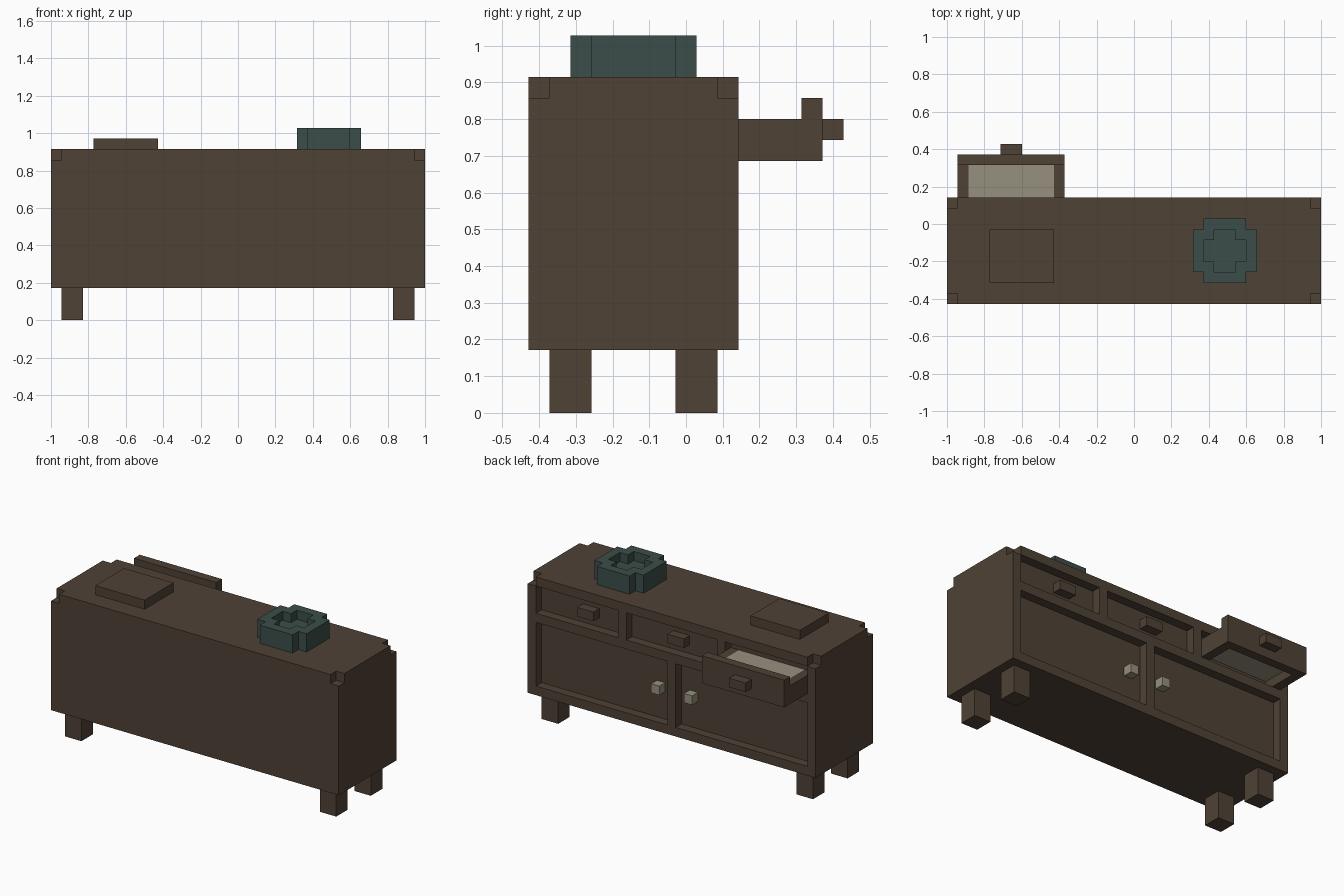
import bpy
import bmesh

U = 2 / 35  # one block of the grid the furniture is built on

if "Cube" in bpy.data.objects:
    bpy.data.objects.remove(bpy.data.objects["Cube"], do_unlink=True)


def material(name, rgb):
    mat = bpy.data.materials.new(name)
    mat.use_nodes = True
    color = (*rgb, 1)
    mat.diffuse_color = color
    shader = next(n for n in mat.node_tree.nodes if n.type == "BSDF_PRINCIPLED")
    shader.inputs["Base Color"].default_value = color
    shader.inputs["Roughness"].default_value = 0.9
    return mat


wood = material("dark wood", (0.078, 0.054, 0.036))
teal = material("dark teal", (0.045, 0.076, 0.067))
pale = material("pale grey", (0.31, 0.28, 0.21))


def prism(bm, outline, z0, z1):
    """Extrude an outline given in blocks from z0 up to z1."""
    verts = [bm.verts.new(((x - 17.5) * U, (y - 7.5) * U, z0 * U)) for x, y in outline]
    face = bm.faces.new(verts)
    top = bmesh.ops.extrude_face_region(bm, geom=[face])["geom"]
    moved = [v for v in top if isinstance(v, bmesh.types.BMVert)]
    bmesh.ops.translate(bm, verts=moved, vec=(0, 0, (z1 - z0) * U))


def rect(x0, x1, y0, y1):
    return [(x0, y0), (x1, y0), (x1, y1), (x0, y1)]


def notched(x0, x1, y0, y1):
    """Rectangle with one block missing at every corner."""
    a, b, c, d = x0 + 1, x1 - 1, y0 + 1, y1 - 1
    return [(a, y0), (b, y0), (b, c), (x1, c), (x1, d), (b, d),
            (b, y1), (a, y1), (a, d), (x0, d), (x0, c), (a, c)]


def part(name, mat, pieces):
    """Object made of prisms, each piece being (outline, z0, z1)."""
    bm = bmesh.new()
    for outline, z0, z1 in pieces:
        prism(bm, outline, z0, z1)
    bmesh.ops.recalc_face_normals(bm, faces=bm.faces)
    mesh = bpy.data.meshes.new(name)
    bm.to_mesh(mesh)
    bm.free()
    mesh.materials.append(mat)
    obj = bpy.data.objects.new(name, mesh)
    bpy.context.collection.objects.link(obj)
    return obj


def carve(obj, pieces):
    cutter = part(obj.name + "_cutter", obj.data.materials[0], pieces)
    cutter.hide_render = True
    mod = obj.modifiers.new("carve", "BOOLEAN")
    mod.operation = "DIFFERENCE"
    mod.solver = "EXACT"
    mod.object = cutter
    bpy.context.view_layer.objects.active = obj
    bpy.ops.object.modifier_apply(modifier=mod.name)
    bpy.data.objects.remove(cutter, do_unlink=True)


# Cabinet body: chipped top corners, three drawer recesses and two door recesses
cabinet = part("cabinet_body", wood, [(rect(0, 35, 0, 10), 3, 16)])
cuts = [(rect(x, x + 2, y, y + 2), 15, 17) for x in (-1, 34) for y in (-1, 9)]
cuts += [(rect(a, b, 9, 11), 12, 15 - 0.0001) for a, b in ((1, 11), (12, 23), (24, 34))]
cuts += [(rect(a, b, 9, 11), 4, 11) for a, b in ((1, 17), (18, 34))]
carve(cabinet, cuts)

# Legs
for side, x in (("right", 1), ("left", 32)):
    for end, y in (("front", 1), ("back", 7)):
        part(f"{end}_{side}_leg", wood, [(rect(x, x + 2, y, y + 2), 0, 3)])

# Pulls of the closed drawers and of the doors
for name, x in (("middle", 16), ("left", 27)):
    part(f"{name}_drawer_pull", wood, [(rect(x, x + 2, 9, 10), 13, 14)])
for name, x in (("right", 15), ("left", 19)):
    part(f"{name}_door_knob", pale, [(rect(x, x + 1, 9, 10), 7, 8)])

# Open drawer with its raised face, pull and pale tray
part("open_drawer_face", wood, [(rect(1, 11, 13, 14), 12, 15)])
part("open_drawer_pull", wood, [(rect(5, 7, 14, 15), 13, 14)])
for name, x in (("right", 1), ("left", 10)):
    part(f"open_drawer_{name}_wall", wood, [(rect(x, x + 1, 9, 13), 12, 14)])
part("open_drawer_tray", pale, [(rect(2, 10, 9, 13), 13, 14)])

# Flat box and hollow bowl on the top
part("flat_box", wood, [(rect(4, 10, 2, 7), 16, 17)])
bowl = part("bowl", teal, [(notched(23, 29, 2, 8), 16, 18)])
carve(bowl, [(notched(24, 28, 3, 7), 17, 19)])
